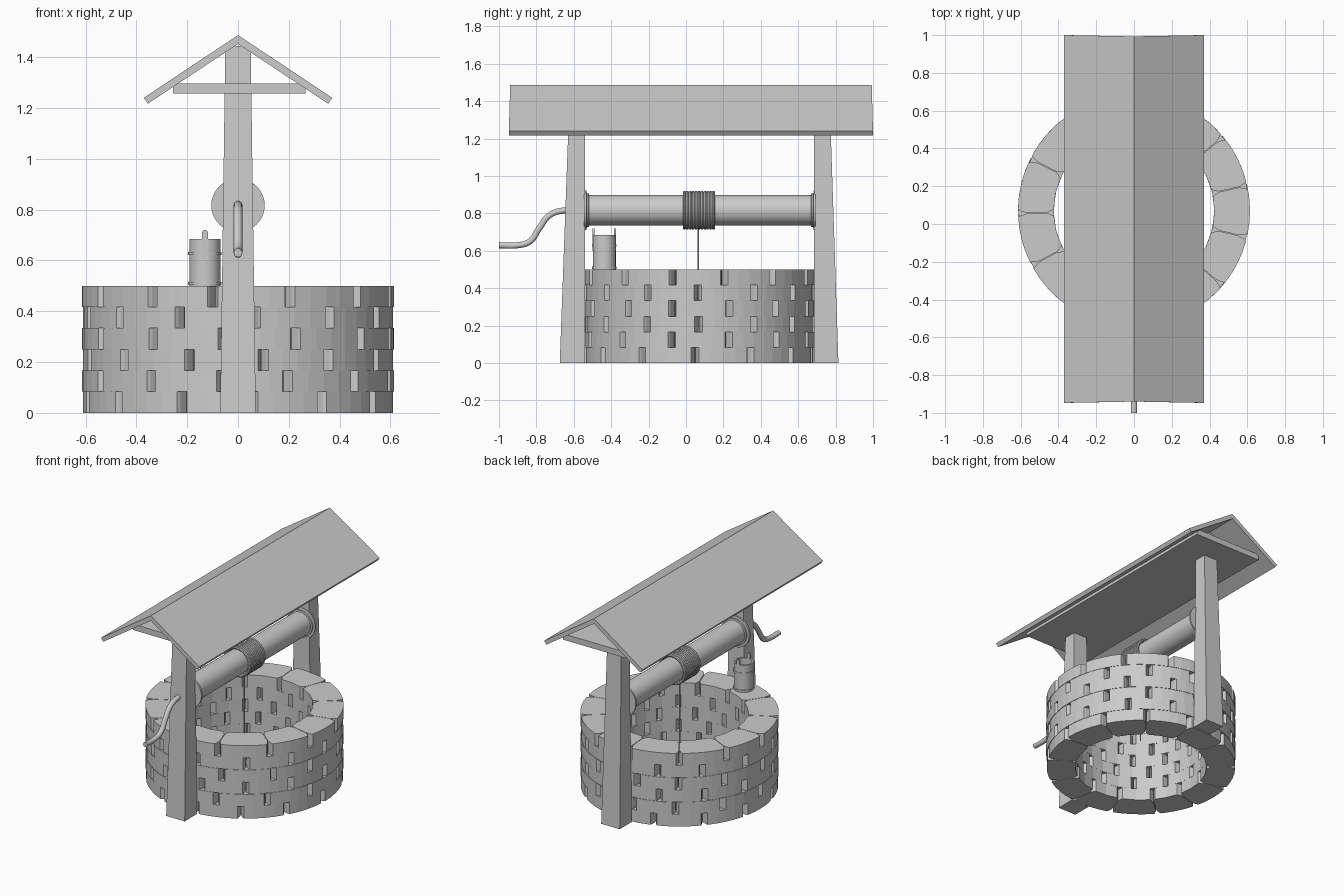
import bpy, bmesh, math, random
from mathutils import Vector

if "Cube" in bpy.data.objects:
    bpy.data.objects.remove(bpy.data.objects["Cube"])

random.seed(4)
CY = 0.07            # centre of the well ring along y
AXLE_Z = 0.817


def make(name, verts, faces, smooth=False):
    me = bpy.data.meshes.new(name)
    bm = bmesh.new()
    vs = [bm.verts.new(v) for v in verts]
    for f in faces:
        bm.faces.new([vs[i] for i in f])
    bmesh.ops.recalc_face_normals(bm, faces=bm.faces)
    bm.to_mesh(me)
    bm.free()
    ob = bpy.data.objects.new(name, me)
    bpy.context.collection.objects.link(ob)
    if smooth:
        bpy.ops.object.select_all(action='DESELECT')
        ob.select_set(True)
        bpy.context.view_layer.objects.active = ob
        bpy.ops.object.shade_smooth_by_angle(angle=math.radians(35))
    return ob


def loft(name, a, b):
    """Solid between two matching polygons."""
    n = len(a)
    faces = [list(range(n))[::-1], list(range(n, 2 * n))]
    faces += [[i, (i + 1) % n, n + (i + 1) % n, n + i] for i in range(n)]
    return make(name, list(a) + list(b), faces)


def box(name, x0, x1, y0, y1, z0, z1):
    q = [(x0, y0), (x1, y0), (x1, y1), (x0, y1)]
    return loft(name, [(x, y, z0) for x, y in q], [(x, y, z1) for x, y in q])


def lathe(name, prof, place, n=32, closed=False):
    """Revolve (radius, height) points; place maps local xyz to the world."""
    verts = [place(r * math.cos(2 * math.pi * i / n), r * math.sin(2 * math.pi * i / n), h)
             for r, h in prof for i in range(n)]
    m = len(prof)
    faces = [[j * n + i, j * n + (i + 1) % n, (j + 1) % m * n + (i + 1) % n, (j + 1) % m * n + i]
             for j in range(m if closed else m - 1) for i in range(n)]
    if not closed:
        faces += [list(range(n)), list(range((m - 1) * n, m * n))]
    return make(name, verts, faces, True)


def tube(name, pts, r):
    cu = bpy.data.curves.new(name, 'CURVE')
    cu.dimensions = '3D'
    cu.bevel_depth, cu.bevel_resolution, cu.use_fill_caps = r, 3, True
    cu.resolution_u = 6
    sp = cu.splines.new('BEZIER')
    sp.bezier_points.add(len(pts) - 1)
    for p, co in zip(sp.bezier_points, pts):
        p.co = co
        p.handle_left_type = p.handle_right_type = 'AUTO'
    ob = bpy.data.objects.new(name, cu)
    bpy.context.collection.objects.link(ob)
    return ob


# Stone ring: six courses of curved blocks with rounded vertical corners
def stone(name, a, b, ro, ri, z0, z1):
    d = 0.034
    outer = [(ro - 0.045, a + 0.003), (ro - 0.014, a + d * 0.6), (ro, a + d)]
    outer += [(ro, a + d + (b - a - 2 * d) * k / 4) for k in range(1, 4)]
    outer += [(ro, b - d), (ro - 0.014, b - d * 0.6), (ro - 0.045, b - 0.003)]
    e = d * 1.2
    inner = [(ri + 0.035, b - 0.003), (ri, b - e), (ri, (a + b) / 2), (ri, a + e), (ri + 0.035, a + 0.003)]
    ring = [(r * math.cos(t), CY + r * math.sin(t)) for r, t in outer + inner]
    loft(name, [(x, y, z0) for x, y in ring], [(x, y, z1) for x, y in ring])


COUNT, H = 13, 0.5 / 6
STEP = 2 * math.pi / COUNT
for row in range(6):
    shift = math.radians(1) + (STEP / 2 if row % 2 else 0) + random.uniform(-0.05, 0.05)
    cuts = [shift + i * STEP + random.uniform(-0.035, 0.035) for i in range(COUNT)]
    cuts.append(cuts[0] + 2 * math.pi)
    ro = 0.614 if row % 2 else 0.611
    for i in range(COUNT):
        stone(f"stone_{row}_{i}", cuts[i], cuts[i + 1], ro, 0.425, row * H, (row + 1) * H)

# Tapered posts, vertical on the side facing the well
for name, inside, low, high in (("front_post", -0.54, -0.675, -0.622), ("back_post", 0.685, 0.815, 0.767)):
    def section(w, y, z):
        return [(-w, inside, z), (w, inside, z), (w, y, z), (-w, y, z)]
    loft(name, section(0.07, low, 0), section(0.05, high, 1.445))

# Roof: two leaning slabs and a ceiling board
for name, s in (("roof_left", -1), ("roof_right", 1)):
    prof = [(0, 1.487, 0), (0.371, 1.24, 1), (0.355, 1.217, 1), (0, 1.452, 0)]
    loft(name, [(s * x, -0.94 - 0.007 * t, z) for x, z, t in prof],
         [(s * x, 0.993 + 0.007 * t, z) for x, z, t in prof])
box("ceiling_board", -0.255, 0.265, -0.77, 0.95, 1.257, 1.297)


# Winding drum with end flanges
def axle(x, y, h):
    return (x, h, AXLE_Z + y)


lathe("drum", [(0.105, -0.545), (0.105, -0.532), (0.09, -0.53), (0.09, -0.52), (0.081, -0.518),
               (0.081, 0.668), (0.09, 0.67), (0.09, 0.68), (0.105, 0.682), (0.105, 0.692)], axle, 40)

# Rope coils and hanging rope
TURNS = 11
for i in range(TURNS):
    y = -0.008 + i * 0.0155
    lathe(f"rope_coil_{i}", [(0.094 + 0.010 * math.cos(k * math.pi / 4), y + 0.009 * math.sin(k * math.pi / 4))
                             for k in range(8)], axle, 32, True)
tube("hanging_rope", [(0, 0.066, 0.75), (0, 0.066, 0.2)], 0.004)

# Bent crank handle
tube("crank", [(0, y, z) for y, z in ((-0.58, 0.817), (-0.66, 0.815), (-0.73, 0.79), (-0.785, 0.72),
                                      (-0.835, 0.65), (-0.9, 0.63), (-1.0, 0.63))], 0.017)

# Bucket on the rim: open body, hoops and ears
BX, BY, BZ = -0.13, -0.437, 0.5


def bucket(x, y, h):
    return (BX + x, BY + y, BZ + h)


lathe("bucket", [(0.0615, 0), (0.0615, 0.185), (0.051, 0.185), (0.051, 0.02)], bucket, 24)
for name, h in (("low_hoop", 0.004), ("high_hoop", 0.122)):
    lathe(name, [(0.06, h), (0.066, h), (0.066, h + 0.012), (0.06, h + 0.012)], bucket, 24, True)
for name, s in (("front_ear", -1), ("back_ear", 1)):
    y = BY + s * 0.057
    shape = [(-0.012, 0.1), (0.012, 0.1), (0.012, 0.21), (0.006, 0.22), (-0.006, 0.22), (-0.012, 0.21)]
    loft(name, [(BX + x, y - 0.0055, BZ + z) for x, z in shape],
         [(BX + x, y + 0.0055, BZ + z) for x, z in shape])
